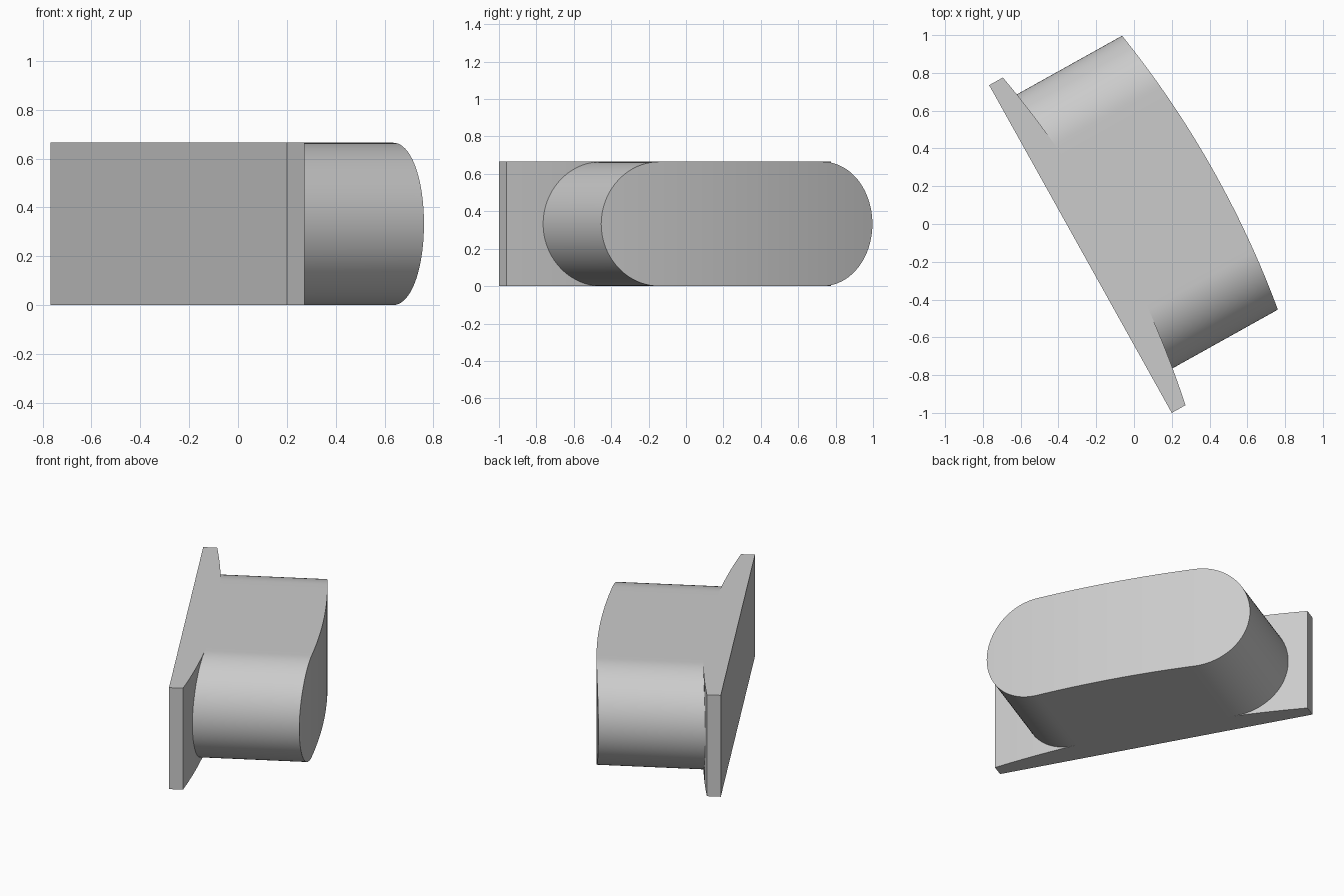
import bpy, bmesh, math

if "Cube" in bpy.data.objects:
    bpy.data.objects.remove(bpy.data.objects["Cube"])

HALF_H = 0.3325            # half height, also the radius of the rounded ends
PLATE_HALF = 0.993         # half length of the base plate
ARC_R = 5.2                # radius of the bowed faces
PAD_MID, PAD_HALF = -0.045, 0.834

grey = bpy.data.materials.new("light_grey")
grey.use_nodes = True
colour = (0.6, 0.6, 0.6, 1)
grey.diffuse_color = colour
grey.node_tree.nodes["Principled BSDF"].inputs["Base Color"].default_value = colour


def bow(u, crown):
    """Height of a bowed face whose crown lies at u = 0."""
    return crown - ARC_R + math.sqrt(ARC_R ** 2 - u ** 2)


def build(name, stations, back, front, half):
    """Skin a solid through rectangular sections placed along its length."""
    bm = bmesh.new()
    rings = [[bm.verts.new((u, y, z)) for y, z in (
        (back(u), -half(u)), (front(u), -half(u)),
        (front(u), half(u)), (back(u), half(u)))] for u in stations]
    for a, b in zip(rings, rings[1:]):
        for i in range(4):
            j = (i + 1) % 4
            bm.faces.new((a[i], a[j], b[j], b[i]))
    bm.faces.new(rings[0])
    bm.faces.new(rings[-1])
    bmesh.ops.remove_doubles(bm, verts=bm.verts, dist=1e-5)
    bmesh.ops.recalc_face_normals(bm, faces=bm.faces)
    mesh = bpy.data.meshes.new(name)
    bm.to_mesh(mesh)
    bm.free()
    mesh.materials.append(grey)
    obj = bpy.data.objects.new(name, mesh)
    bpy.context.collection.objects.link(obj)
    obj.location = (-0.2835, -0.1325, HALF_H)
    obj.rotation_euler.z = math.radians(-60.87)
    bpy.ops.object.select_all(action="DESELECT")
    obj.select_set(True)
    bpy.context.view_layer.objects.active = obj
    bpy.ops.object.shade_smooth_by_angle(angle=math.radians(30))
    return obj


# Base plate: flat back, bowed front
steps = 32
plate_stations = [PLATE_HALF * (2 * i / steps - 1) for i in range(steps + 1)]
build("base_plate", plate_stations, lambda u: 0,
      lambda u: bow(u, 0.179), lambda u: HALF_H)

# Raised pad: rounded-end slot shape pushed straight out to a bowed face
straight = PAD_HALF - HALF_H
arc = [math.pi / 2 * i / 20 for i in range(21)]
left = [PAD_MID - straight - HALF_H * math.cos(a) for a in arc]
middle = [PAD_MID + straight * (i / 8 - 1) for i in range(1, 16)]
right = [PAD_MID + straight + HALF_H * math.sin(a) for a in arc]


def slot_half(u):
    over = max(0, abs(u - PAD_MID) - straight)
    return math.sqrt(max(0, HALF_H ** 2 - over ** 2))


build("raised_pad", left + middle + right, lambda u: bow(u, 0.176),
      lambda u: bow(u, 0.817), slot_half)
